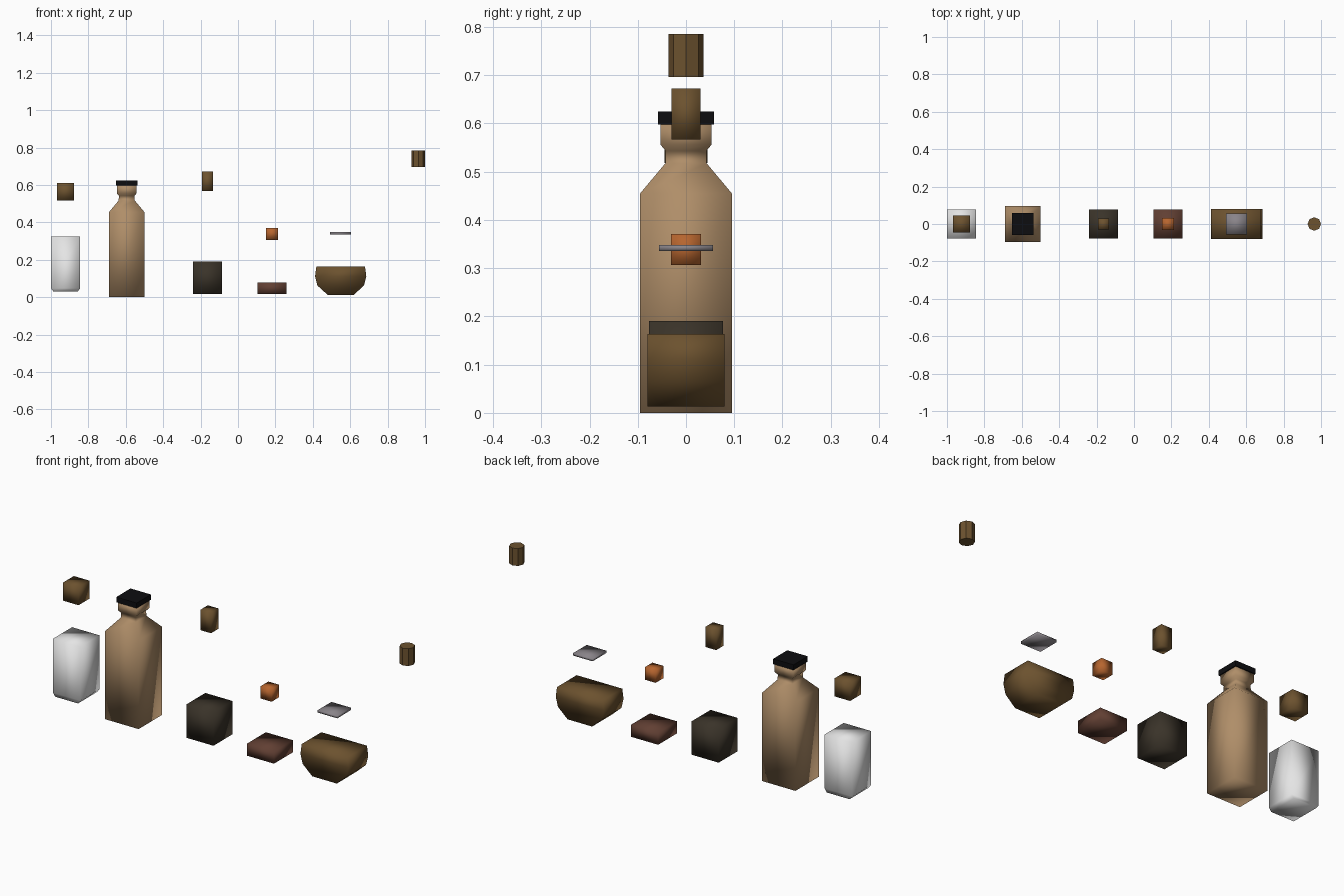
import bpy
import bmesh

cube = bpy.data.objects.get("Cube")
if cube:
    bpy.data.objects.remove(cube)


def material(name, r, g, b):
    m = bpy.data.materials.new(name)
    m.use_nodes = True
    m.diffuse_color = (r, g, b, 1)
    m.node_tree.nodes["Principled BSDF"].inputs["Base Color"].default_value = (r, g, b, 1)
    return m


white = material("white", 0.78, 0.78, 0.78)
tan = material("tan", 0.43, 0.27, 0.14)
black = material("black", 0.004, 0.004, 0.005)
brown = material("brown", 0.15, 0.084, 0.028)
charcoal = material("charcoal", 0.042, 0.033, 0.022)
maroon = material("maroon", 0.12, 0.05, 0.033)
orange = material("orange", 0.47, 0.13, 0.028)
grey = material("grey", 0.25, 0.23, 0.25)


def loft(name, x, rings, mat, smooth=True):
    """Stack rectangular rings (z, half width, half depth) into a closed solid."""
    bm = bmesh.new()
    loops = []
    for z, w, d in rings:
        corners = ((-w, -d), (w, -d), (w, d), (-w, d))
        loops.append([bm.verts.new((x + cx, cy, z)) for cx, cy in corners])
    for low, high in zip(loops, loops[1:]):
        for i in range(4):
            j = (i + 1) % 4
            bm.faces.new((low[i], low[j], high[j], high[i]))
    bm.faces.new(loops[0][::-1])
    bm.faces.new(loops[-1])
    for f in bm.faces:
        f.smooth = smooth
    mesh = bpy.data.meshes.new(name)
    bm.to_mesh(mesh)
    bm.free()
    mesh.materials.append(mat)
    obj = bpy.data.objects.new(name, mesh)
    bpy.context.collection.objects.link(obj)
    return obj


def box(name, x, z0, z1, half, mat, smooth=True):
    return loft(name, x, [(z0, half, half), (z1, half, half)], mat, smooth)


# Drinking glass with tapered foot, and the cube above it
loft("glass", -0.922, [(0.03, 0.065, 0.078), (0.048, 0.078, 0.078),
                       (0.325, 0.078, 0.078)], white)
box("glass_contents", -0.922, 0.518, 0.61, 0.045, brown)

# Square bottle with shoulder, neck and lip
profile = [(0, 0.095), (0.455, 0.095), (0.517, 0.043),
           (0.543, 0.042), (0.556, 0.053), (0.6, 0.053)]
loft("bottle", -0.595, [(z, h, h) for z, h in profile], tan)
box("bottle_cap", -0.595, 0.598, 0.625, 0.058, black, smooth=False)

# Dark block and the upright piece above it
box("dark_block", -0.163, 0.018, 0.19, 0.077, charcoal)
box("upright_piece", -0.163, 0.567, 0.672, 0.03, brown)

# Low slab and the small cube above it
box("low_slab", 0.182, 0.018, 0.08, 0.077, maroon)
box("small_cube", 0.182, 0.307, 0.371, 0.031, orange)

# Bowl with rounded ends, and the thin plate above it
ends = [(0.013, 0.07), (0.063, 0.125), (0.112, 0.137), (0.163, 0.13)]
loft("bowl", 0.549, [(z, w, 0.08) for z, w in ends], brown)
box("thin_plate", 0.549, 0.336, 0.348, 0.056, grey)

# Eight-sided cork
bpy.ops.mesh.primitive_cylinder_add(vertices=8, radius=0.036, depth=0.089,
                                    location=(0.964, 0, 0.741))
cork = bpy.context.object
cork.name = "cork"
cork.data.materials.append(brown)
